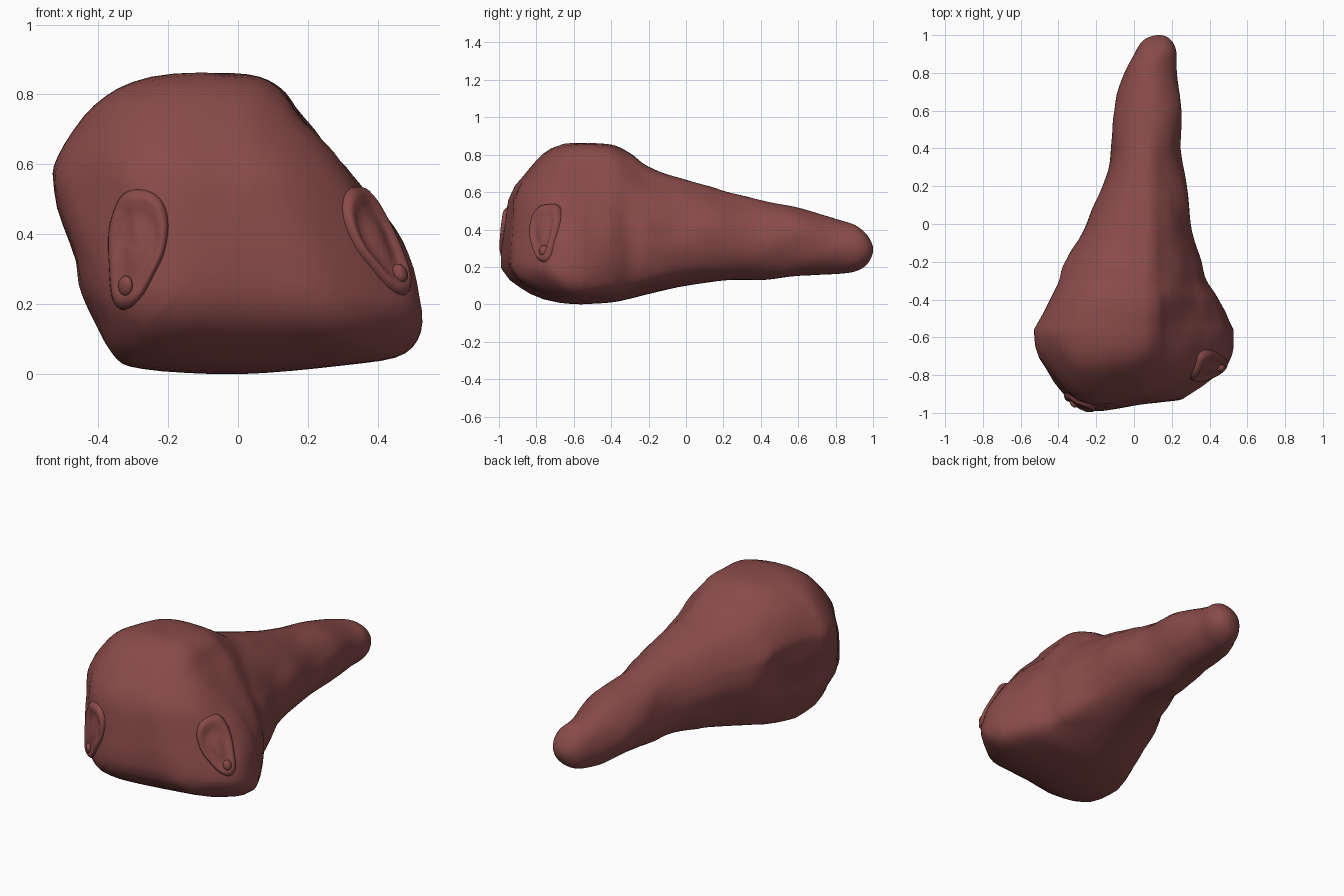
import bpy, bmesh, math
from mathutils import Vector, noise
from mathutils.bvhtree import BVHTree

if "Cube" in bpy.data.objects:
    bpy.data.objects.remove(bpy.data.objects["Cube"])

mat = bpy.data.materials.new("dull_red")
mat.diffuse_color = (0.25, 0.07, 0.066, 1)
mat.use_nodes = True
mat.node_tree.nodes["Principled BSDF"].inputs["Base Color"].default_value = mat.diffuse_color

def spline(pts, steps, closed):
    """Catmull-Rom resampling of tuples of any size."""
    n, out = len(pts), []
    get = lambda i: Vector(pts[i % n] if closed else pts[min(max(i, 0), n - 1)])
    for i in range(n if closed else n - 1):
        a, b, c, d = (get(i + k) for k in (-1, 0, 1, 2))
        for s in range(steps):
            t = s / steps
            out.append(b + (c - a) * t / 2 + (a * 2 - b * 5 + c * 4 - d) * t * t / 2
                       + (b * 3 - a - c * 3 + d) * t ** 3 / 2)
    if not closed:
        out.append(Vector(pts[-1]))
    return out

def loft(name, rings):
    """Skin closed rings and cap both ends with a centre point."""
    n = len(rings[0])
    verts = [p for r in rings for p in r]
    faces = [(k * n + i, k * n + (i + 1) % n, k * n + n + (i + 1) % n, k * n + n + i)
             for k in range(len(rings) - 1) for i in range(n)]
    for start in (0, len(verts) - n):
        verts.append(sum((Vector(verts[start + i]) for i in range(n)), Vector()) / n)
        faces += [(start + (i + 1) % n, start + i, len(verts) - 1) for i in range(n)]
    me = bpy.data.meshes.new(name)
    me.from_pydata(verts, [], faces)
    bm = bmesh.new()
    bm.from_mesh(me)
    bmesh.ops.recalc_face_normals(bm, faces=bm.faces[:])
    bm.to_mesh(me)
    bm.free()
    me.polygons.foreach_set("use_smooth", [True] * len(me.polygons))
    me.materials.append(mat)
    bpy.context.collection.objects.link(bpy.data.objects.new(name, me))
    return BVHTree.FromPolygons(verts, faces)

# Widest cross-section of the broad end (x, z)
outline = spline([(-.27, .015), (0, 0), (.3, .025), (.48, .06), (.53, .15), (.5, .3), (.43, .45),
                  (.35, .55), (.2, .73), (.13, .82), (.03, .857), (-.25, .85), (-.41, .77),
                  (-.52, .62), (-.525, .52), (-.46, .33), (-.44, .2), (-.36, .06)], 4, True)

# Sections toward the tip: y, left, right, bottom, top, roundness
sections = [(-.56, -.53, .53, 0, .86, 0), (-.4, -.455, .46, .01, .855, .1),
            (-.3, -.41, .4, .03, .81, .25), (-.2, -.37, .38, .055, .735, .4),
            (0, -.25, .31, .1, .665, .65), (.2, -.165, .28, .125, .605, .85),
            (.4, -.12, .245, .13, .555, 1), (.6, -.1, .25, .15, .515, 1),
            (.8, -.055, .23, .165, .46, 1), (.9, -.005, .225, .18, .425, 1),
            (.96, .04, .205, .21, .38, 1), (.99, .085, .175, .25, .335, 1),
            (1, .12, .145, .28, .305, 1)]

# Sloping front surface of the broad end
def face_y(x, z):
    return (-.995 + .14 * max(0, x + .2) + .68 * max(0, x + .4 * z - .36)
            + .3 * max(0, -.2 - x) + .8 * max(0, -.32 - x)
            + .15 * max(0, z - .3) + .7 * max(0, z - .6) + 1.5 * max(0, .16 - z))

rings = []
for s, w in ((.1, 1), (.25, 1), (.4, 1), (.55, 1), (.7, 1), (.8, 1), (.88, .98), (.94, .88),
             (.98, .62), (.995, .32)):
    ring = []
    for p in outline:
        x, z = -.02 + s * (p.x + .02), .4 + s * (p.y - .4)
        # average neighbouring samples to soften the creases
        y = sum(face_y(x + i * .04, z + j * .04) for i in (-1, 0, 1) for j in (-1, 0, 1)) / 9
        # fuller lower right corner
        w2 = w + (1 - w) * .45 * max(0, min(1, (x - .25) / .2)) * max(0, min(1, (.5 - z) / .2))
        ring.append(Vector((x, -.56 + w2 * (min(y, -.58) + .56), z)))
    rings.append(ring)
for y, x0, x1, z0, z1, k in spline(sections, 5, False):
    ring = []
    for p in outline:
        u, v = p.x / .53, (p.y - .43) / .43
        a = math.atan2(v, u)
        u, v = u + (math.cos(a) - u) * k, v + (math.sin(a) - v) * k
        ring.append(Vector(((x0 + x1) / 2 + u * (x1 - x0) / 2, y, (z0 + z1) / 2 + v * (z1 - z0) / 2)))
    rings.append(ring)

# Gentle lumps over the skin
for ring in rings:
    for p in ring:
        bump = noise.noise(p * 4.5) * .018 + noise.noise(p * 9) * .006
        p.x += bump
        if p.z > .1:
            p.z += bump * .5
        if p.y < -.6:
            p.y += bump * .6
skin_tree = loft("body", rings)

# Ears: rounded rim, shallow bowl and lobe; side mirrors the shape
teardrop = spline([(0, .165), (.06, .145), (.09, .085), (.085, 0), (.055, -.07), (.02, -.13),
                   (-.025, -.16), (-.065, -.135), (-.08, -.05), (-.085, .06), (-.055, .145)], 4, True)
bowl = [(1.06, -.05), (1.07, -.012), (1.03, .008), (.95, .02), (.84, .02), (.7, .01),
        (.55, .004), (.35, .008), (.15, .013)]

def ear(name, centre, up, right, width, side):
    up = Vector(up).normalized()
    out = Vector(right).cross(up).normalized()
    right = up.cross(out)
    hit = skin_tree.ray_cast(Vector(centre) + out, -out)[0] or Vector(centre)
    def place(u, v, h):
        # follow the skin under the ear
        flat = hit + right * u * width * side + up * v
        skin = skin_tree.ray_cast(flat + out * .5, -out)[0]
        d = (skin - flat).dot(out) if skin else 0
        return flat + out * (max(-.04, min(.04, d)) + h)
    loft(name, [[place(p.x * s, p.y * s, h) for p in teardrop] for s, h in bowl])
    lobe = []
    for i in range(1, 8):
        a = math.pi * i / 8
        lobe.append([place(-.03 + .024 * math.sin(a) * math.cos(t * math.pi / 8),
                           -.105 + .03 * math.sin(a) * math.sin(t * math.pi / 8),
                           .01 - .022 * math.cos(a)) for t in range(16)])
    loft(name + "_lobe", lobe)

ear("left_ear", (-.29, -.94, .355), (.04, .1, 1), (1, -.1, 0), .95, 1)
ear("right_ear", (.42, -.79, .385), (-.3, .03, .94), (.77, .64, 0), 1, -1)
